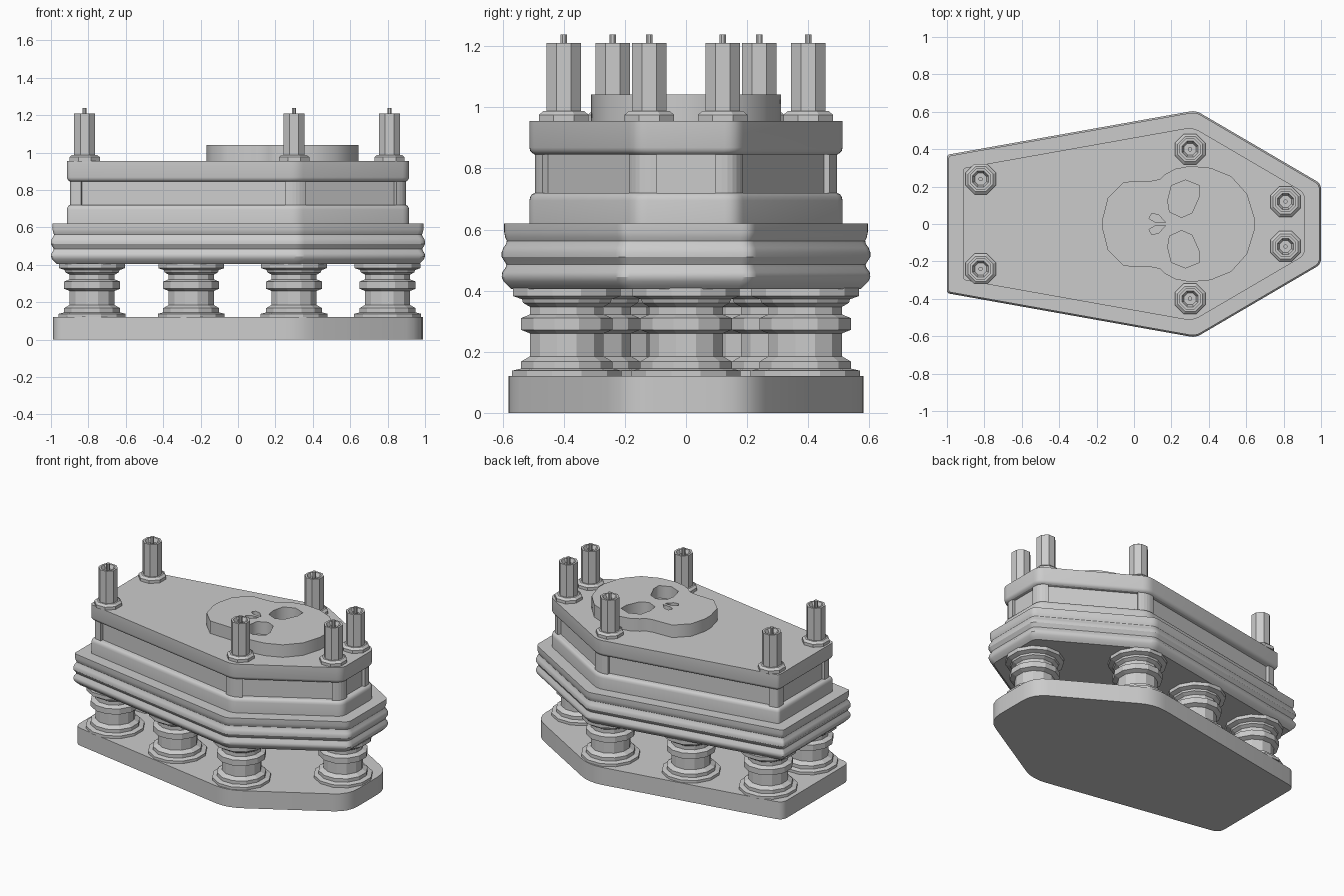
import bpy, math
from mathutils import Vector

if "Cube" in bpy.data.objects:
    bpy.data.objects.remove(bpy.data.objects["Cube"])

HALF = [(-1, -.37), (.33, -.607), (1, -.215)]
COFFIN = [Vector(p) for p in HALF] + [Vector((x, -y)) for x, y in reversed(HALF)]


def loft(name, rings, smooth=False):
    """Closed solid through rings that share one vertex count."""
    n = len(rings[0])
    verts = [v for r in rings for v in r]
    faces = [(k * n + i, k * n + (i + 1) % n, (k + 1) * n + (i + 1) % n, (k + 1) * n + i)
             for k in range(len(rings) - 1) for i in range(n)]
    faces.append(tuple(reversed(range(n))))
    faces.append(tuple(range(len(verts) - n, len(verts))))
    mesh = bpy.data.meshes.new(name)
    mesh.from_pydata(verts, [], faces)
    ob = bpy.data.objects.new(name, mesh)
    bpy.context.collection.objects.link(ob)
    if smooth:
        bpy.ops.object.select_all(action='DESELECT')
        bpy.context.view_layer.objects.active = ob
        ob.select_set(True)
        bpy.ops.object.shade_smooth_by_angle(angle=math.radians(30))
    return ob


def inset(d):
    """Coffin corners moved inward by d."""
    out = []
    for i, p in enumerate(COFFIN):
        a = (p - COFFIN[i - 1]).normalized()
        b = (COFFIN[(i + 1) % 6] - p).normalized()
        na, nb = Vector((-a.y, a.x)), Vector((-b.y, b.x))
        out.append(p + (na + nb) * d / (1 + na.dot(nb)))
    return out


def outline(d, z, r, panel=0, margin=.06):
    """Coffin outline with rounded corners and optional recessed side panels."""
    pts, out, seg = inset(d), [], 4
    deep = inset(d + panel)
    for i, p in enumerate(pts):
        q = pts[(i + 1) % 6]
        rr = r if i in (1, 2, 3, 4) else r * .5
        s = p + (pts[i - 1] - p).normalized() * rr
        e = p + (q - p).normalized() * rr
        for k in range(seg + 1):
            t = k / seg
            out.append(s * (1 - t) ** 2 + p * 2 * t * (1 - t) + e * t * t)
        if panel:
            u = (q - p).normalized()
            n = Vector((-u.y, u.x)) * panel
            a, b = p + u * margin, q - u * margin
            out += [a, a + n, b + n, b]
    return [(v.x, v.y, z) for v in out]


def coffin(name, profile, r):
    return loft(name, [outline(d, z, r) for d, z in profile], True)


def lathe(name, profile, sides, x, y):
    rings = []
    for r, z in profile:
        rings.append([(x + r * math.cos((i + .5) * math.tau / sides),
                       y + r * math.sin((i + .5) * math.tau / sides), z) for i in range(sides)])
    return loft(name, rings)


# Base slab
coffin("base_slab", [(.012, 0), (.012, .12)], .1)

# Wavy lower moulding
coffin("lower_moulding", [(.03, .405), (.02, .415), (.006, .43), (0, .445), (.002, .46), (.012, .475),
                          (.015, .485), (.008, .497), (0, .51), (0, .525), (.005, .54), (.014, .553),
                          (.016, .563), (.011, .575), (.008, .59), (.008, .62)], .03)

# Casket body: plinth, panelled wall and lid
coffin("casket_plinth", [(.085, .61), (.085, .695), (.088, .707), (.094, .716), (.102, .72)], .04)
loft("casket_panel_wall", [outline(.102, z, .04, .022) for z in (.715, .855)])
coffin("casket_lid", [(.102, .845), (.094, .85), (.088, .857), (.085, .868), (.085, .955)], .04)

# Turned columns under the casket
COLUMN = [(.185, .12), (.185, .138), (.155, .145), (.155, .168), (.125, .185), (.125, .26), (.155, .272),
          (.155, .31), (.125, .322), (.125, .347), (.148, .36), (.152, .372), (.182, .382), (.182, .408)]
for i, (x, y) in enumerate([(-.78, .22), (-.25, .3), (.3, .39)]):
    for s in (-1, 1):
        lathe(f"column_{i}_{'front' if s < 0 else 'back'}", COLUMN, 12, x, s * y)
lathe("column_head", COLUMN, 12, .8, 0)

# Candles with collar, hollow top and wick
CANDLE = [(.088, .953), (.088, .975), (.072, .988), (.061, .988), (.061, 1.21), (.046, 1.21),
          (.034, 1.185), (.012, 1.185), (.012, 1.238)]
for i, (x, y) in enumerate([(-.82, .24), (.3, .4), (.81, .12)]):
    for s in (-1, 1):
        lathe(f"candle_{i}_{'front' if s < 0 else 'back'}", CANDLE, 8, x, s * y)

# Skull relief with eye and nose holes
SKULL = [(-.168, .03), (-.14, .14), (-.055, .225), (.09, .23), (.14, .24), (.165, .265), (.22, .295),
         (.3, .31), (.41, .3), (.52, .255), (.605, .16), (.645, .03)]
EYE = [(.18, .125), (.2, .205), (.275, .235), (.35, .205), (.35, .15), (.31, .06), (.255, .035), (.19, .065)]
NOSE = [(.08, .03), (.095, .055), (.13, .05), (.17, .008), (.11, .012)]
curve = bpy.data.curves.new("skull_relief", 'CURVE')
curve.dimensions = '2D'
curve.fill_mode = 'BOTH'
curve.extrude = .046


def mirrored(pts):
    return [(x, -y) for x, y in reversed(pts)]


for pts in (SKULL + mirrored(SKULL), EYE, mirrored(EYE), NOSE, mirrored(NOSE)):
    sp = curve.splines.new('POLY')
    sp.points.add(len(pts) - 1)
    for pt, (x, y) in zip(sp.points, pts):
        pt.co = (x, y, 0, 1)
    sp.use_cyclic_u = True
skull = bpy.data.objects.new("skull_relief", curve)
skull.location.z = .995
bpy.context.collection.objects.link(skull)
bpy.ops.object.select_all(action='DESELECT')
bpy.context.view_layer.objects.active = skull
skull.select_set(True)
bpy.ops.object.convert(target='MESH')
